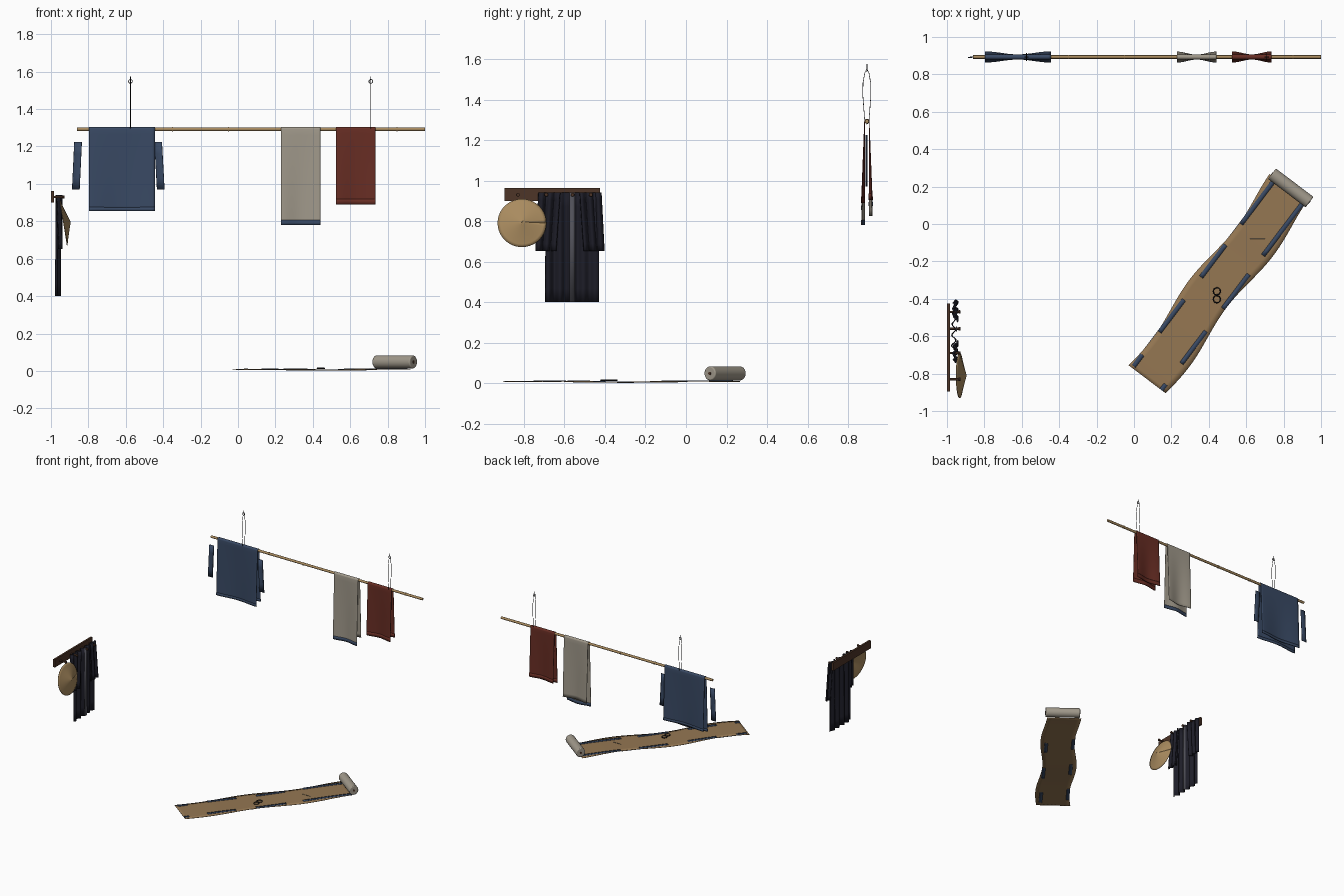
import bpy, math
from mathutils import Vector
from math import sin, cos, pi

if "Cube" in bpy.data.objects:
    bpy.data.objects.remove(bpy.data.objects["Cube"])


def mat(name, r, g, b):
    m = bpy.data.materials.new(name)
    m.diffuse_color = (r, g, b, 1)
    m.use_nodes = True
    m.node_tree.nodes["Principled BSDF"].inputs["Base Color"].default_value = m.diffuse_color
    return m


NAVY = mat("indigo cloth", .040, .066, .125)
LINEN = mat("grey linen", .35, .315, .255)
STRAW = mat("tan straw", .30, .185, .085)
BAMBOO = mat("light bamboo", .40, .26, .115)
RED = mat("rust red cloth", .135, .026, .017)
COAT = mat("black cloth", .0125, .0125, .021)
TRIM = mat("grey trim", .08, .08, .098)
WOOD = mat("dark wood", .075, .035, .020)
IRON = mat("black iron", .008, .008, .009)


def finish(o, name, m, angle=40):
    o.name = name
    o.data.materials.append(m)
    bpy.ops.object.select_all(action='DESELECT')
    o.select_set(True)
    bpy.context.view_layer.objects.active = o
    bpy.ops.object.shade_smooth_by_angle(angle=math.radians(angle))
    return o


def sheet(name, fn, nu, nv, thick, m):
    """Thin surface from fn(u, v), thickened about its middle."""
    vs = [fn(i / nu, j / nv) for j in range(nv + 1) for i in range(nu + 1)]
    w = nu + 1
    fs = [(j * w + i, j * w + i + 1, (j + 1) * w + i + 1, (j + 1) * w + i)
          for j in range(nv) for i in range(nu)]
    me = bpy.data.meshes.new(name)
    me.from_pydata(vs, [], fs)
    o = bpy.data.objects.new(name, me)
    bpy.context.collection.objects.link(o)
    s = o.modifiers.new("thickness", 'SOLIDIFY')
    s.thickness, s.offset = thick, 0
    return finish(o, name, m)


def rod(name, a, b, r, m, n=16, bevel=0):
    a, b = Vector(a), Vector(b)
    bpy.ops.mesh.primitive_cylinder_add(vertices=n, radius=r, depth=(b - a).length, location=(a + b) / 2)
    o = bpy.context.object
    o.rotation_euler = (b - a).to_track_quat('Z', 'Y').to_euler()
    if bevel:
        bv = o.modifiers.new("bevel", 'BEVEL')
        bv.width, bv.segments = bevel, 3
    return finish(o, name, m)


def ring(name, loc, R, r, m, rot=(0, 0, 0)):
    bpy.ops.mesh.primitive_torus_add(location=loc, rotation=rot, major_radius=R, minor_radius=r,
                                     major_segments=24, minor_segments=8)
    return finish(bpy.context.object, name, m)


# ---- hanging bamboo pole with nodes
PY, PZ = .893, 1.292
rod("pole", (-.86, PY, PZ), (1, PY, PZ), .0095, BAMBOO)
for i in range(6):
    x = -.65 + .3 * i
    rod("pole_node", (x - .003, PY, PZ), (x + .003, PY, PZ), .0115, BAMBOO)

# ---- cord loops and hooks
for x in (-.575, .71):
    side = [(.0, -.014), (.010, -.005), (.014, .05), (.020, .13), (.019, .19), (.010, .24), (0, .262)]
    loop = side + [(-y, z) for y, z in side[-2:0:-1]]
    cu = bpy.data.curves.new("cord", 'CURVE')
    cu.dimensions, cu.bevel_depth, cu.bevel_resolution = '3D', .0017, 1
    sp = cu.splines.new('POLY')
    sp.points.add(len(loop) - 1)
    for p, (y, z) in zip(sp.points, loop):
        p.co = (x, PY + y, PZ + z, 1)
    sp.use_cyclic_u = True
    cu.materials.append(IRON)
    bpy.context.collection.objects.link(bpy.data.objects.new("cord_loop", cu))
    ring("hook_ring", (x, PY, 1.548), .010, .002, IRON, (pi / 2, 0, 0))
    rod("hook_stem", (x, PY, 1.556), (x, PY, 1.575), .002, IRON, 8)


# ---- cloths folded over the pole
def offset(u, z, zb, side):
    spread = .019 + .008 * cos(2 * pi * u)
    k = (PZ - z) / (PZ - zb)
    return PY + side * (.0115 + (spread - .0115) * k)


def cloth(name, x0, x1, zf, zb, m, hem, hem_mat, hem_back=True):
    def fold(u, v):
        x = x0 + (x1 - x0) * u
        if v < .4:
            z = zf + (PZ - zf) * v / .4
            return x, offset(u, z, zf, -1), z
        if v > .6:
            z = zb + (PZ - zb) * (1 - v) / .4
            return x, offset(u, z, zb, 1), z
        a = pi * (v - .4) / .2
        return x, PY - .0115 * cos(a), PZ + .0115 * sin(a)
    sheet(name, fold, 24, 40, .003, m)

    def band(zl, side):
        def fn(u, v):
            z = zl + hem * v
            return x0 + (x1 - x0) * u, offset(u, z, zl, side), z
        sheet(name + "_hem", fn, 24, 2, .0055, hem_mat)
    band(zf, -1)
    if hem_back:
        band(zb, 1)


cloth("indigo_garment", -.797, -.445, .855, .875, NAVY, .02, NAVY)
cloth("linen_towel", .23, .44, .78, .825, LINEN, .026, NAVY, False)
cloth("red_cloth", .525, .735, .89, .905, RED, .03, RED)

# ---- narrow sleeves either side of the indigo garment
for name, top, bot in (("left_sleeve", -.875, -.887), ("right_sleeve", -.447, -.433)):
    sheet(name, lambda u, v: (bot + (top - bot) * v + .04 * u, PY - .004 + .004 * sin(3 * u), .97 + .255 * v),
          6, 4, .005, NAVY)

# ---- peg rail
bpy.ops.mesh.primitive_cube_add(size=1, location=(-.9925, -.66, .931))
bpy.context.object.scale = (.015, .47, .063)
finish(bpy.context.object, "peg_rail", WOOD)
for y in (-.47, -.56, -.69, -.83):
    rod("peg", (-.99, y, .93), (-.935, y, .93), .006, WOOD, 12)
    rod("peg_knob", (-.938, y, .93), (-.928, y, .93), .0095, WOOD, 12, .003)


# ---- pleated coat on the rail
def body(u, v):
    return (-.963 + (.007 + .003 * (1 - v)) * sin(u * 2 * pi * 4.5) + .003 * sin(u * 31),
            -.693 + .263 * u, .40 + .54 * v)


sheet("coat_body", body, 72, 8, .005, COAT)
for s, name in ((-1, "coat_left_sleeve"), (1, "coat_right_sleeve")):
    def sleeve(u, v):
        inner = .07 - .02 * v
        outer = .168 - .015 * v
        y = -.573 + s * (inner + (outer - inner) * u)
        return -.951 + .010 * sin(u * 2 * pi * 2.5 + .6) - .012 * u * v, y, .652 + .288 * v
    sheet(name, sleeve, 36, 8, .008, COAT)
sheet("coat_front_band", lambda u, v: (-.948, -.575 + .027 * u, .40 + .54 * v), 1, 1, .005, TRIM)


# ---- conical straw hat, tilted on its peg
def hat(u, v):
    a, r = 2 * pi * u, .12 * v
    h = .036 * (1 - v) ** 1.1
    t = math.radians(9)
    px, pz = h, r * sin(a)
    return -.932 + px * cos(t) - pz * sin(t), -.81 + r * cos(a), .79 + px * sin(t) + pz * cos(t)


sheet("straw_hat", hat, 40, 8, .004, BAMBOO)

# ---- unrolled straw mat on the floor
A, D, P = Vector((.07, -.83, 0)), Vector((.603, .798, 0)), Vector((.798, -.603, 0))
LEN = 1.27


def on_mat(t, lat, dz=0, sway=True):
    w = .016 * sin(2 * pi * 1.7 * t) if sway else 0
    q = A + D * (LEN * t) + P * (lat + w)
    return q.x, q.y, .0068 + .003 * sin(9 * t) + dz


sheet("straw_mat", lambda u, v: on_mat(v, -.124 + .248 * u), 8, 64, .003, STRAW)

# edging tape weaves above and below the mat
for lat, cuts in ((-.099, (.01, .07, .19, .36, .48, .65, .76, 1)),
                  (.096, (0, .03, .14, .31, .43, .61, .71, 1))):
    for i, (t0, t1) in enumerate(zip(cuts, cuts[1:])):
        dz = .002 if i % 2 == 0 else -.002
        sheet("edge_tape", lambda u, v: on_mat(t0 + (t1 - t0) * v, lat - .012 + .024 * u, dz, False),
              1, 12, .0022, NAVY)

# rolled end
C = Vector((.838, .193, .048))
rod("rolled_end", C - P * .126, C + P * .126, .035, LINEN, 32, .006)
for s in (-1, 1):
    rod("roll_core", C + P * (.122 * s), C + P * (.128 * s), .008, WOOD, 16)

# ---- scissor handles and needle lying on the mat
for y in (-.36, -.402):
    ring("scissor_handle", (.443, y, .014), .019, .0032, IRON)
rod("needle", (.62, -.08, .012), (.70, -.08, .012), .0015, LINEN, 8)
